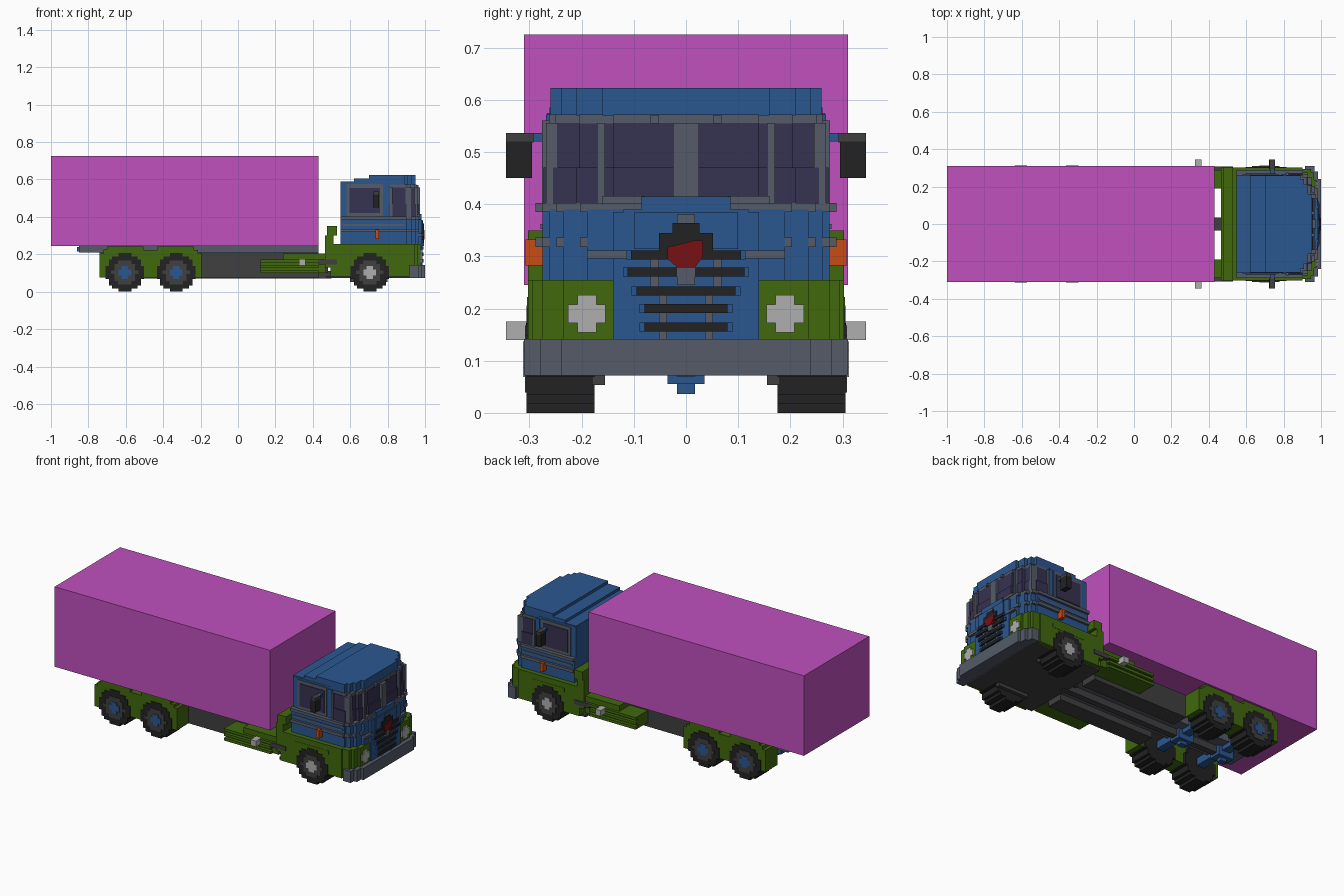
import bpy, bmesh, math

if "Cube" in bpy.data.objects:
    bpy.data.objects.remove(bpy.data.objects["Cube"], do_unlink=True)

V = 0.0172  # block size


def material(name, rgb):
    m = bpy.data.materials.new(name)
    m.use_nodes = True
    m.diffuse_color = (*rgb, 1)
    m.node_tree.nodes["Principled BSDF"].inputs["Base Color"].default_value = (*rgb, 1)
    return m


MAGENTA = material("magenta", (0.53, 0.082, 0.52))
BLUE = material("blue", (0.024, 0.095, 0.28))
GREEN = material("green", (0.052, 0.138, 0.004))
GREY = material("steel grey", (0.09, 0.105, 0.14))
DARK = material("dark grey", (0.05, 0.05, 0.052))
BLACK = material("black", (0.016, 0.016, 0.016))
GLASS = material("dark glass", (0.037, 0.032, 0.085))
LIGHT = material("light grey", (0.43, 0.43, 0.43))
RED = material("red", (0.19, 0.005, 0.007))
ORANGE = material("orange", (0.58, 0.07, 0.008))


def prism(name, pts, axis, lo, hi, mat):
    """Extrude a 2D outline along an axis; the outline uses the other two axes in order."""
    bm = bmesh.new()

    def co(p, h):
        c = list(p)
        c.insert("xyz".index(axis), h)
        return c
    a = [bm.verts.new(co(p, lo)) for p in pts]
    b = [bm.verts.new(co(p, hi)) for p in pts]
    bm.faces.new(a)
    bm.faces.new(b[::-1])
    for i in range(len(a)):
        j = (i + 1) % len(a)
        bm.faces.new((a[i], a[j], b[j], b[i]))
    bmesh.ops.recalc_face_normals(bm, faces=bm.faces)
    me = bpy.data.meshes.new(name)
    bm.to_mesh(me)
    bm.free()
    me.materials.append(mat)
    ob = bpy.data.objects.new(name, me)
    bpy.context.collection.objects.link(ob)
    return ob


def box(name, x, y, z, mat):
    return prism(name, [(x[0], y[0]), (x[1], y[0]), (x[1], y[1]), (x[0], y[1])], "z", *z, mat)


def pair(name, x, y, z, mat):
    """The same box on both sides of the centre line."""
    box(name + "_near", x, (-y[1], -y[0]), z, mat)
    box(name + "_far", x, y, z, mat)


def stepped(name, x0, steps, z, mat):
    """Slab whose front narrows in steps: (front x, half width)."""
    half, x = [], x0
    for x1, w in steps:
        half += [(x, w), (x1, w)]
        x = x1
    prism(name, half + [(p, -w) for p, w in reversed(half)], "z", *z, mat)


def disc(name, c, r, axis, lo, hi, mat):
    """Disc with a blocky, staircase rim."""
    n = max(2, round(2 * r / V))
    s = 2 * r / n
    right = []
    for i in range(n):
        h = -r + (i + 0.5) * s
        w = max(s, round(math.sqrt(r * r - h * h) / s) * s)
        right += [(w, -r + i * s), (w, -r + (i + 1) * s)]
    pts = [p for i, p in enumerate(right) if i == 0 or p != right[i - 1]]
    pts += [(-a, b) for a, b in reversed(pts)]
    prism(name, [(c[0] + a, c[1] + b) for a, b in pts], axis, lo, hi, mat)


# Cargo box and frame
box("cargo_box", (-1, 0.43), (-0.31, 0.31), (0.245, 0.725), MAGENTA)
box("subframe", (-0.85, 0.43), (-0.13, 0.13), (0.21, 0.245), GREY)
box("frame_tail", (-0.86, -0.80), (-0.10, 0.10), (0.215, 0.24), BLUE)
box("frame_core", (-0.74, 0.43), (-0.09, 0.09), (0.11, 0.21), GREY)
pair("frame_rail", (-0.20, 0.43), (0.09, 0.19), (0.075, 0.21), DARK)
box("coupling", (0.42, 0.48), (-0.035, 0.035), (0.10, 0.20), DARK)
box("drive_shaft", (-0.60, 0.5), (-0.018, 0.018), (0.07, 0.11), DARK)

# Wheels, axles and rear mudguards
for label, x, hub in (("rear", -0.605, BLUE), ("middle", -0.33, BLUE), ("front", 0.705, LIGHT)):
    for side, s in (("near", -1), ("far", 1)):
        for part, r, y0, y1, m in (("tyre", 0.103, 0.175, 0.306, BLACK),
                                   ("rim", 0.064, 0.30, 0.309, DARK),
                                   ("hub", 0.034, 0.30, 0.312, hub)):
            disc(f"{label}_{part}_{side}", (x, 0.103), r, "y", s * y0, s * y1, m)
    box(label + "_axle", (x - 0.025, x + 0.025), (-0.18, 0.18), (0.085, 0.13),
        DARK if label == "front" else BLUE)
    if label != "front":
        box(label + "_differential", (x - 0.05, x + 0.05), (-0.035, 0.035), (0.055, 0.14), BLUE)
        box(label + "_differential_base", (x - 0.02, x + 0.02), (-0.017, 0.017), (0.036, 0.06), BLUE)

guard = [(-0.74, 0.075), (-0.74, 0.205), (-0.72, 0.205), (-0.72, 0.225), (-0.70, 0.225),
         (-0.70, 0.242), (-0.505, 0.242), (-0.505, 0.222), (-0.43, 0.222), (-0.43, 0.242),
         (-0.235, 0.242), (-0.235, 0.222), (-0.215, 0.222), (-0.215, 0.205),
         (-0.195, 0.205), (-0.195, 0.075)]
for side, s in (("near", -1), ("far", 1)):
    prism("rear_mudguard_" + side, guard, "y", s * 0.19, s * 0.302, GREEN)

# Side tanks with ribs
pair("side_tank", (0.12, 0.47), (0.19, 0.285), (0.10, 0.172), GREEN)
for i, z in enumerate((0.10, 0.128, 0.156)):
    pair(f"tank_rib_{i}", (0.12, 0.43), (0.28, 0.305), (z, z + 0.016), GREEN)
pair("tank_step", (0.24, 0.47), (0.19, 0.29), (0.172, 0.205), GREEN)
pair("marker_lamp", (0.325, 0.36), (0.29, 0.345), (0.14, 0.175), LIGHT)
pair("tank_pipe", (0.43, 0.53), (0.28, 0.307), (0.145, 0.172), DARK)

# Lower cab, bumper and rear panel
stepped("cab_base", 0.495, [(0.90, 0.303), (0.945, 0.295), (0.962, 0.275), (0.975, 0.235)],
        (0.08, 0.255), GREEN)
box("cab_base_rear", (0.465, 0.51), (-0.303, 0.303), (0.13, 0.215), GREEN)
box("rear_panel", (0.465, 0.51), (-0.303, 0.303), (0.21, 0.30), GREEN)
box("rear_panel_top", (0.475, 0.53), (-0.303, 0.303), (0.30, 0.35), GREEN)
box("cab_belly", (0.47, 0.93), (-0.28, 0.28), (0.072, 0.085), DARK)
pair("belly_bracket", (0.60, 0.80), (0.155, 0.18), (0.053, 0.08), DARK)
pair("wheel_arch_trim", (0.595, 0.815), (0.295, 0.3045), (0.20, 0.222), GREEN)
stepped("bumper", 0.915, [(0.965, 0.31), (0.985, 0.28), (1.0, 0.24)], (0.072, 0.142), GREY)

# Cab shell
WAIST = [(0.90, 0.275), (0.93, 0.262), (0.952, 0.235), (0.968, 0.19), (0.98, 0.12)]
stepped("cab_waist", 0.548, WAIST, (0.25, 0.39), BLUE)
box("front_panel", (0.9, 0.98), (-0.14, 0.14), (0.14, 0.385), BLUE)
box("front_panel_crest", (0.93, 0.98), (-0.085, 0.085), (0.38, 0.415), BLUE)
box("cab_upper", (0.548, 0.80), (-0.262, 0.262), (0.385, 0.585), BLUE)
stepped("windscreen", 0.79, [(0.90, 0.266), (0.925, 0.25), (0.943, 0.205), (0.957, 0.14)],
        (0.40, 0.556), GLASS)
stepped("windscreen_lower", 0.81, [(0.90, 0.273), (0.93, 0.255), (0.95, 0.21), (0.965, 0.14)],
        (0.40, 0.47), GLASS)
stepped("windscreen_header", 0.80, [(0.90, 0.263), (0.925, 0.25), (0.945, 0.205), (0.955, 0.14)],
        (0.555, 0.572), GREY)
ROOF = [(0.89, 0.26), (0.91, 0.24), (0.93, 0.21), (0.948, 0.16)]
stepped("roof", 0.70, ROOF, (0.57, 0.623), BLUE)
box("roof_middle", (0.62, 0.71), (-0.26, 0.26), (0.58, 0.606), BLUE)
box("roof_rear", (0.548, 0.63), (-0.26, 0.26), (0.575, 0.59), BLUE)

# Belt trims
outer = [(x, w + 0.013) for x, w in WAIST]
stepped("belt_trim", 0.548, outer[:-1], (0.385, 0.402), GREY)
stepped("lower_trim", 0.548, outer[:-1], (0.318, 0.336), GREY)
pair("front_trim", (0.90, 0.984), (0.10, 0.19), (0.296, 0.311), GREY)
pair("side_trim", (0.56, 0.89), (0.27, 0.279), (0.352, 0.362), GREY)
box("crest_cover", (0.96, 0.987), (-0.10, 0.10), (0.314, 0.384), BLUE)

# Windscreen pillars
box("centre_pillar", (0.93, 0.972), (-0.025, 0.025), (0.415, 0.556), GREY)
pair("screen_pillar", (0.90, 0.959), (0.155, 0.171), (0.40, 0.556), GREY)
pair("corner_pillar", (0.895, 0.93), (0.245, 0.268), (0.40, 0.556), GREY)
pair("wiper_mount", (0.93, 0.965), (0.052, 0.068), (0.555, 0.571), GREY)
pair("screen_sill", (0.94, 0.972), (0.08, 0.16), (0.40, 0.416), GREY)

# Door windows
pair("door_window_frame", (0.58, 0.775), (0.25, 0.266), (0.402, 0.575), GREY)
pair("door_window", (0.597, 0.76), (0.25, 0.27), (0.42, 0.555), GLASS)
pair("door_pillar", (0.785, 0.812), (0.25, 0.268), (0.402, 0.572), BLUE)
pair("quarter_window_frame", (0.812, 0.825), (0.25, 0.276), (0.402, 0.56), GREY)

# Mirrors and side indicators
pair("mirror", (0.722, 0.755), (0.295, 0.345), (0.45, 0.52), BLACK)
pair("mirror_cap", (0.725, 0.755), (0.292, 0.345), (0.518, 0.536), DARK)
pair("mirror_arm", (0.73, 0.75), (0.255, 0.30), (0.52, 0.536), BLUE)
pair("indicator", (0.735, 0.755), (0.272, 0.308), (0.282, 0.332), ORANGE)

# Headlights
for side, y in (("near", -0.19), ("far", 0.19)):
    disc("headlight_" + side, (y, 0.19), 0.036, "x", 0.96, 0.983, LIGHT)

# Grille bars with blue ends, uprights and badge
for i, (z, w) in enumerate(((0.303, 0.105), (0.27, 0.112), (0.234, 0.095), (0.2, 0.08), (0.165, 0.08))):
    h = V / 2
    box(f"grille_bar_{i}", (0.97, 0.992), (-w, w), (z - h, z + h), BLACK)
    pair(f"grille_bar_end_{i}", (0.97, 0.989), (w, w + 0.009), (z - h, z + h), BLUE)
pair("grille_upright", (0.97, 0.986), (0.036, 0.052), (0.14, 0.23), GREY)
pair("grille_upper_upright", (0.97, 0.986), (0.052, 0.068), (0.23, 0.31), GREY)
box("badge_stem", (0.97, 0.994), (-0.017, 0.017), (0.245, 0.29), GREY)
box("badge_rim", (0.97, 0.99), (-0.017, 0.017), (0.36, 0.38), GREY)
badge = [(-0.052, 0.31), (-0.052, 0.345), (-0.026, 0.345), (-0.026, 0.364),
         (0.026, 0.364), (0.026, 0.345), (0.052, 0.345), (0.052, 0.31)]
prism("badge_plate", badge, "x", 0.97, 0.994, BLACK)
prism("badge_shield", [(-0.035, 0.295), (-0.035, 0.318), (0.015, 0.33), (0.033, 0.33),
                       (0.033, 0.30), (0.017, 0.279), (-0.017, 0.279)], "x", 0.97, 0.998, RED)
